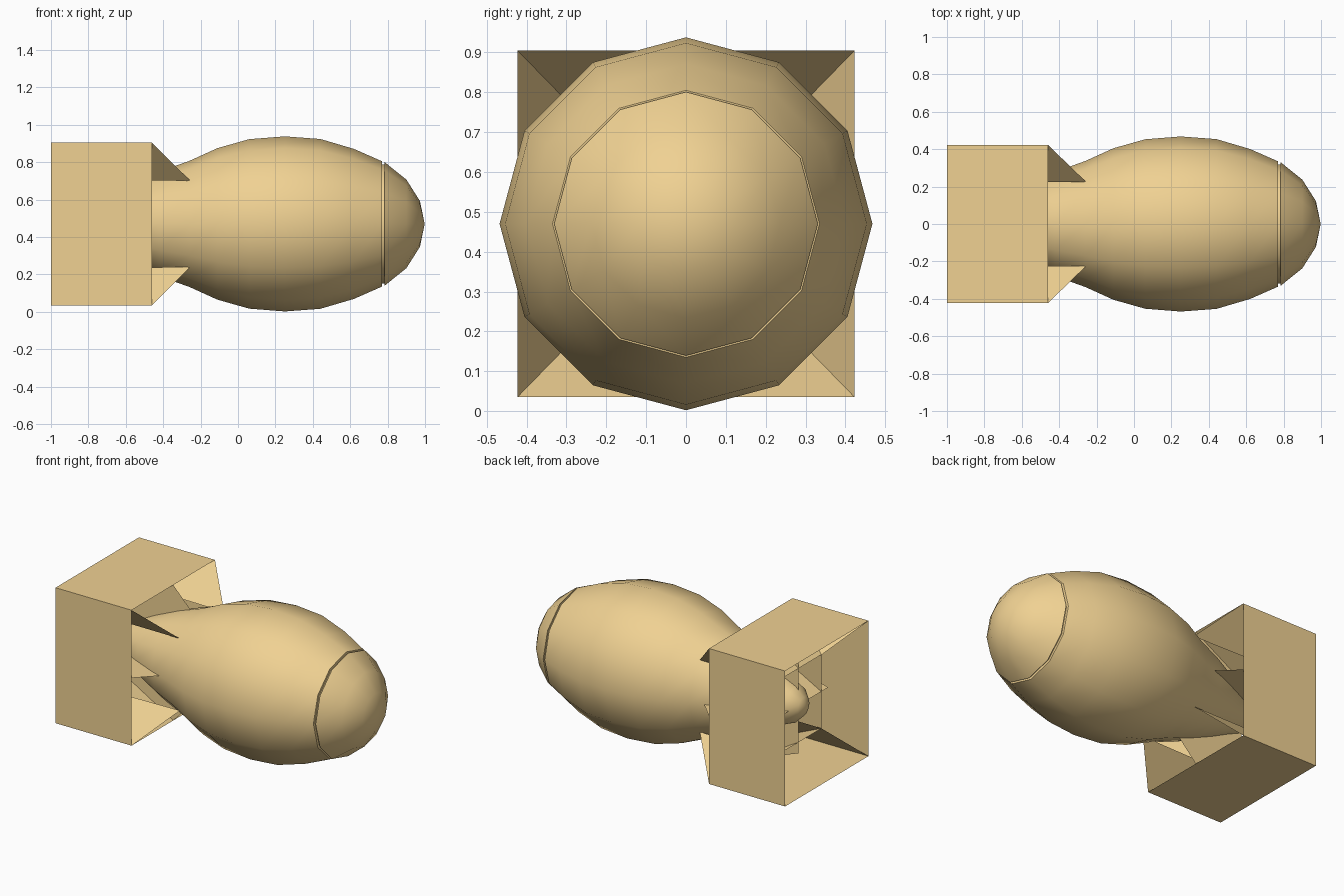
import bpy, bmesh
from math import sin, cos, pi, radians

if "Cube" in bpy.data.objects:
    bpy.data.objects.remove(bpy.data.objects["Cube"])

AXIS_Z = 0.47
HALF_Y, HALF_Z = 0.423, 0.435


def material():
    m = bpy.data.materials.new("tan_paint")
    m.diffuse_color = (0.87, 0.64, 0.29, 1)
    m.use_nodes = True
    m.node_tree.nodes["Principled BSDF"].inputs["Base Color"].default_value = m.diffuse_color
    return m


PAINT = material()


def add_object(name, bm, smooth=False):
    bmesh.ops.remove_doubles(bm, verts=bm.verts, dist=1e-5)
    mesh = bpy.data.meshes.new(name)
    bm.to_mesh(mesh)
    bm.free()
    mesh.materials.append(PAINT)
    ob = bpy.data.objects.new(name, mesh)
    bpy.context.collection.objects.link(ob)
    if smooth:
        bpy.context.view_layer.objects.active = ob
        ob.select_set(True)
        bpy.ops.object.shade_smooth_by_angle(angle=radians(40))
        ob.select_set(False)
    return ob


def loft(bm, rings):
    for a, b in zip(rings, rings[1:]):
        n = len(a)
        for i in range(n):
            j = (i + 1) % n
            bm.faces.new((a[i], a[j], b[j], b[i]))


def lathe(name, profile, sides=12):
    """Revolve (x, radius) points around the long axis."""
    bm = bmesh.new()
    rings = []
    for x, r in profile:
        r = max(r, 1e-6)
        rings.append([bm.verts.new((x, r * sin(2 * pi * i / sides),
                                    AXIS_Z + r * cos(2 * pi * i / sides)))
                      for i in range(sides)])
    loft(bm, rings)
    bmesh.ops.remove_doubles(bm, verts=bm.verts, dist=1e-5)
    bmesh.ops.dissolve_degenerate(bm, edges=bm.edges, dist=1e-5)
    bmesh.ops.recalc_face_normals(bm, faces=bm.faces)
    return add_object(name, bm, smooth=True)


# Main body, from tail dome to the seam behind the nose
lathe("body", [(-0.86, 0), (-0.835, 0.06), (-0.78, 0.115), (-0.70, 0.15),
               (-0.58, 0.21), (-0.42, 0.28), (-0.26, 0.337), (-0.11, 0.405),
               (0.06, 0.453), (0.25, 0.468), (0.44, 0.454), (0.62, 0.401),
               (0.77, 0.335), (0.77, 0.318), (0.785, 0.318)])

# Nose cap
lathe("nose_cap", [(0.783, 0.31), (0.783, 0.331), (0.90, 0.237),
                   (0.973, 0.122), (0.998, 0)])

# Square tail box: thin outer walls and an inner funnel tapering rearwards
bm = bmesh.new()
squares = []
for x, hy, hz in [(-1, HALF_Y, HALF_Z), (-0.46, HALF_Y, HALF_Z),
                  (-0.80, 0.23, 0.237)]:
    squares.append([bm.verts.new((x, sy * hy, AXIS_Z + sz * hz))
                    for sy, sz in ((-1, -1), (1, -1), (1, 1), (-1, 1))])
loft(bm, squares)
bmesh.ops.recalc_face_normals(bm, faces=bm.faces)
add_object("tail_box", bm)


def fins(name, outline, directions):
    """Flat fins; outline is (x, fraction of the box half-width)."""
    bm = bmesh.new()
    for dy, dz in directions:
        bm.faces.new([bm.verts.new((x, dy * f * HALF_Y, AXIS_Z + dz * f * HALF_Z))
                      for x, f in outline])
    return add_object(name, bm)


# Diagonal fins joining the box corners to the body
fins("diagonal_fins", [(-1, 1), (-0.46, 1), (-0.255, 0.53), (-0.80, 0.54)],
     [(-1, -1), (1, -1), (1, 1), (-1, 1)])

# Upright and level fins inside the box
fins("cross_fins", [(-0.80, 0.02), (-0.80, 0.71), (-0.46, 1), (-0.30, 0.62),
                    (-0.30, 0.02)],
     [(0, 1), (0, -1), (1, 0), (-1, 0)])
